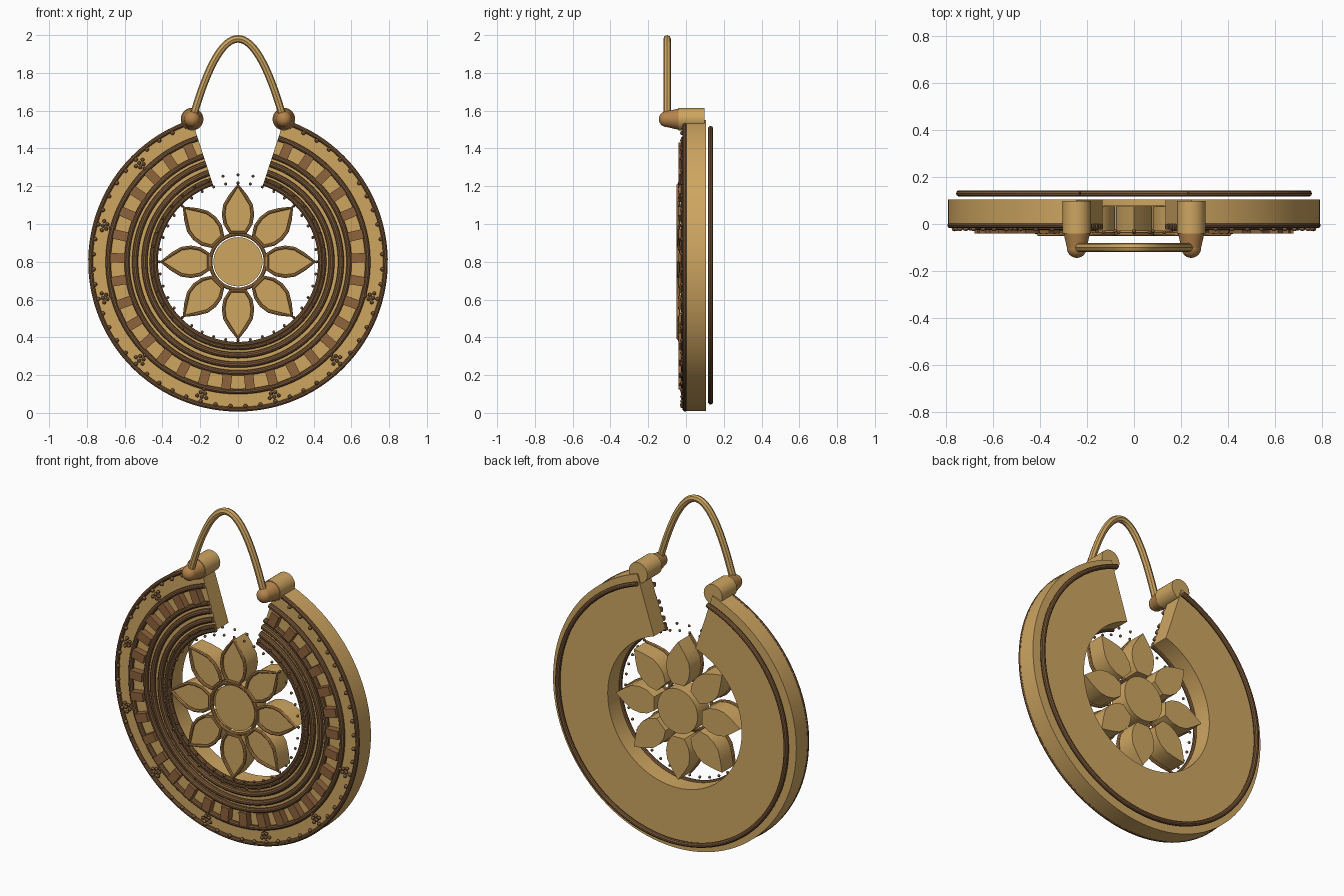
import bpy, bmesh
from math import sin, cos, pi, radians, atan2
from mathutils import Matrix, Vector

if "Cube" in bpy.data.objects:
    bpy.data.objects.remove(bpy.data.objects["Cube"])

CZ = 0.8                                  # height of the ring centre
GAP = radians(18)                         # half angle of the opening at the top
A0, A1 = pi / 2 + GAP, 5 * pi / 2 - GAP


def material(name, rgb):
    m = bpy.data.materials.new(name)
    m.diffuse_color = (*rgb, 1)
    m.use_nodes = True
    m.node_tree.nodes["Principled BSDF"].inputs["Base Color"].default_value = m.diffuse_color
    return m


gold = material("gold", (0.62, 0.38, 0.12))
bronze = material("dark_bronze", (0.20, 0.10, 0.04))
brown = material("brown", (0.27, 0.125, 0.045))
copper = material("copper", (0.46, 0.23, 0.07))


def finish(bm, name, mat):
    bmesh.ops.recalc_face_normals(bm, faces=bm.faces)
    me = bpy.data.meshes.new(name)
    bm.to_mesh(me)
    bm.free()
    ob = bpy.data.objects.new(name, me)
    bpy.context.collection.objects.link(ob)
    me.materials.append(mat)
    bpy.ops.object.select_all(action='DESELECT')
    ob.select_set(True)
    bpy.context.view_layer.objects.active = ob
    bpy.ops.object.shade_smooth_by_angle(angle=radians(35))
    return ob


def polar(r, a, y):
    return Vector((r * cos(a), y, CZ + r * sin(a)))


def revolve(name, profile, mat, full=False, segs=96):
    """Sweep an (r, y) profile round the centre, leaving the top gap open."""
    bm = bmesh.new()
    a0, a1 = (0, 2 * pi) if full else (A0, A1)
    rows = [[bm.verts.new(polar(r, a0 + (a1 - a0) * i / segs, y)) for r, y in profile]
            for i in range(segs if full else segs + 1)]
    n = len(profile)
    for i in range(segs):
        p, q = rows[i], rows[(i + 1) % len(rows)]
        for j in range(n):
            bm.faces.new((p[j], p[(j + 1) % n], q[(j + 1) % n], q[j]))
    if not full:
        bm.faces.new(rows[0])
        bm.faces.new(rows[-1])
    return finish(bm, name, mat)


def circle(r, y, t, n=10):
    return [(r + t * cos(2 * pi * k / n), y + t * sin(2 * pi * k / n)) for k in range(n)]


def beads(name, points, size, mat):
    bm = bmesh.new()
    for p in points:
        bmesh.ops.create_uvsphere(bm, u_segments=8, v_segments=6, radius=size,
                                  matrix=Matrix.Translation(p))
    return finish(bm, name, mat)


def cone_y(bm, x, z, y0, y1, r0, r1, segs=32):
    """Cone or cylinder along y, radius r0 at y0 and r1 at y1."""
    mat = Matrix.Translation((x, (y0 + y1) / 2, z)) @ Matrix.Rotation(-pi / 2, 4, 'X')
    bmesh.ops.create_cone(bm, cap_ends=True, segments=segs, radius1=r0, radius2=r1,
                          depth=y1 - y0, matrix=mat)


def tube(name, points, radius, mat, cyclic=False):
    cu = bpy.data.curves.new(name, 'CURVE')
    cu.dimensions = '3D'
    cu.bevel_depth, cu.bevel_resolution, cu.use_fill_caps = radius, 2, True
    sp = cu.splines.new('POLY')
    sp.points.add(len(points) - 1)
    for p, c in zip(sp.points, points):
        p.co = (*c, 1)
    sp.use_cyclic_u = cyclic
    cu.materials.append(mat)
    ob = bpy.data.objects.new(name, cu)
    bpy.context.collection.objects.link(ob)
    bpy.ops.object.select_all(action='DESELECT')
    ob.select_set(True)
    bpy.context.view_layer.objects.active = ob
    bpy.ops.object.convert(target='MESH')
    bpy.ops.object.shade_smooth_by_angle(angle=radians(40))
    return ob


# Open ring body
revolve("ring_body", [(0.435, 0), (0.79, 0), (0.79, 0.105), (0.435, 0.105)], gold)

# Wires: outer front rim, back rim, and concentric front wires
revolve("front_rim_wire", circle(0.781, -0.006, 0.012), bronze)
revolve("back_rim_wire", circle(0.742, 0.13, 0.014), bronze)
for i, (r, t) in enumerate([(0.687, 0.011), (0.588, 0.011), (0.545, 0.013),
                            (0.495, 0.013), (0.455, 0.010), (0.437, 0.010)]):
    revolve(f"front_wire_{i + 1}", circle(r, -0.012, t + 0.003), bronze)

# Radial bars between the two outer wires
bm = bmesh.new()
N = 30
for i in range(N):
    a = A0 + (A1 - A0) * (i + 0.5) / N
    m = (Matrix.Translation(polar(0.638, a, -0.018)) @ Matrix.Rotation(-a, 4, 'Y')
         @ Matrix.Diagonal((0.08, 0.044, 0.05, 1)))
    bmesh.ops.create_cube(bm, size=1, matrix=m)
finish(bm, "radial_bars", brown)

# Bead rows and bead clusters
beads("outer_beads", [polar(0.765, A0 + (A1 - A0) * (i + 0.5) / 54, -0.02) for i in range(54)],
      0.011, bronze)
beads("inner_beads", [polar(0.417, 2 * pi * i / 40, -0.035) for i in range(40)], 0.008, bronze)
beads("second_inner_beads", [polar(0.46, 2 * pi * (i + 0.5) / 36 + pi / 36, -0.03)
                             for i in range(36)], 0.008, bronze)
cluster = []
for d in range(135, 346, 30):
    a = radians(d)
    for row, count in enumerate((3, 2, 1)):
        for k in range(count):
            s = (k - (count - 1) / 2) * 0.024
            cluster.append(polar(0.74 - 0.021 * row, a + s / 0.72, -0.018))
beads("bead_clusters", cluster, 0.010, bronze)

# Flower: centre disc, its ring, and eight petals with raised rims
bm = bmesh.new()
cone_y(bm, 0, CZ, -0.03, 0.078, 0.13, 0.13, 48)
finish(bm, "flower_centre", gold)
revolve("flower_centre_ring", circle(0.146, -0.035, 0.010), copper, full=True, segs=48)

half = [(0.155, 0.04), (0.20, 0.068), (0.25, 0.077), (0.30, 0.07), (0.35, 0.04)]
outline = half + [(0.405, 0)] + [(r, -w) for r, w in reversed(half)]
for i in range(8):
    a = i * pi / 4
    pts = [polar((r * r + w * w) ** 0.5, a + atan2(w, r), -0.03) for r, w in outline]
    bm = bmesh.new()
    face = bm.faces.new([bm.verts.new(p) for p in pts])
    ext = bmesh.ops.extrude_face_region(bm, geom=[face], use_keep_orig=True)
    bmesh.ops.translate(bm, vec=(0, 0.105, 0),
                        verts=[v for v in ext["geom"] if isinstance(v, bmesh.types.BMVert)])
    finish(bm, f"petal_{i + 1}", gold)
    tube(f"petal_rim_{i + 1}", [p + Vector((0, -0.012, 0)) for p in pts], 0.009, copper, True)

# Hinge sleeves and tapered knobs at both ends of the ring
for side, x in (("left", -0.243), ("right", 0.243)):
    bm = bmesh.new()
    cone_y(bm, x, 1.555, -0.04, 0.097, 0.06, 0.06)
    finish(bm, f"{side}_sleeve", gold)
    bm = bmesh.new()
    cone_y(bm, x, 1.555, -0.105, -0.035, 0.041, 0.057)
    bmesh.ops.create_uvsphere(bm, u_segments=24, v_segments=12, radius=0.042,
                              matrix=Matrix.Translation((x, -0.102, 1.555)))
    finish(bm, f"{side}_knob", copper)

# Arched ear wire
tube("ear_wire", [(0.24 * t, -0.1, 1.98 - 0.42 * t * t)
                  for t in [k / 16 - 1 for k in range(33)]], 0.02, gold)
